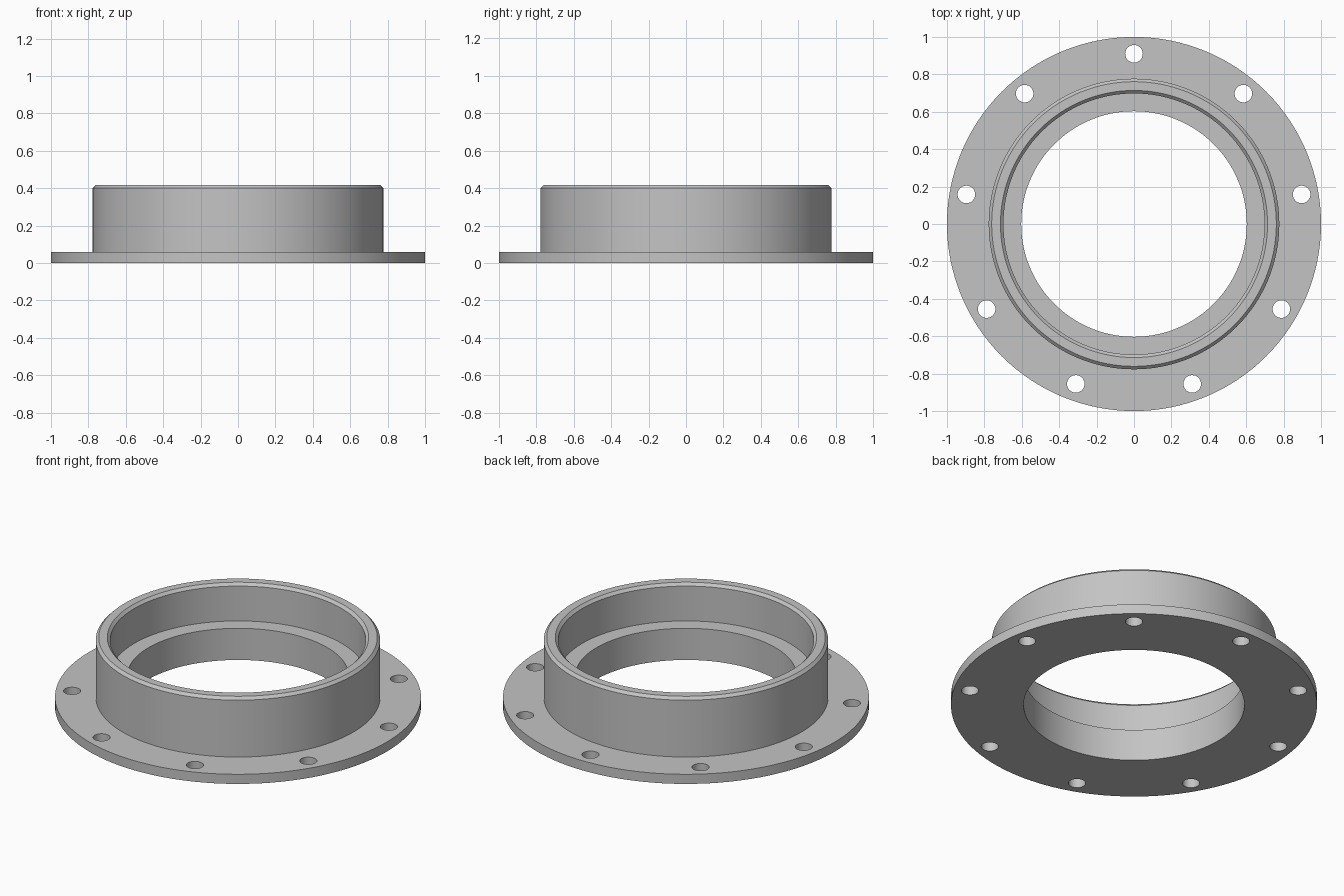
import bpy
import bmesh
from math import cos, sin, pi, radians

cube = bpy.data.objects.get("Cube")
if cube:
    bpy.data.objects.remove(cube, do_unlink=True)

SEGMENTS = 128
BORE, SEAT, COLLAR, RIM = 0.603, 0.698, 0.777, 1.0
FLANGE_TOP, LEDGE, TOP, CHAMFER = 0.058, 0.191, 0.417, 0.016
HOLES, HOLE_CIRCLE, HOLE_RADIUS = 9, 0.91, 0.047

grey = bpy.data.materials.new("metal grey")
grey.use_nodes = True
colour = (0.55, 0.55, 0.55, 1)
grey.diffuse_color = colour
grey.node_tree.nodes["Principled BSDF"].inputs["Base Color"].default_value = colour


def make_object(name, bm):
    bmesh.ops.recalc_face_normals(bm, faces=bm.faces)
    mesh = bpy.data.meshes.new(name)
    bm.to_mesh(mesh)
    bm.free()
    mesh.materials.append(grey)
    obj = bpy.data.objects.new(name, mesh)
    bpy.context.collection.objects.link(obj)
    return obj


def revolve(name, profile):
    """Turn a closed (radius, height) profile around the z axis."""
    bm = bmesh.new()
    rings = []
    for i in range(SEGMENTS):
        a = 2 * pi * i / SEGMENTS
        rings.append([bm.verts.new((r * cos(a), r * sin(a), z)) for r, z in profile])
    for i, ring in enumerate(rings):
        following = rings[(i + 1) % SEGMENTS]
        for j in range(len(profile)):
            k = (j + 1) % len(profile)
            bm.faces.new((ring[j], following[j], following[k], ring[k]))
    return make_object(name, bm)


# Flanged collar with a stepped bore and chamfered lip
body = revolve("flanged_collar", [
    (BORE, 0), (RIM, 0), (RIM, FLANGE_TOP), (COLLAR, FLANGE_TOP),
    (COLLAR, TOP - CHAMFER), (COLLAR - CHAMFER, TOP),
    (SEAT + CHAMFER, TOP), (SEAT, TOP - CHAMFER),
    (SEAT, LEDGE), (BORE, LEDGE),
])

# Bolt hole cutters, one hole at the back centre
bm = bmesh.new()
for i in range(HOLES):
    a = radians(90) + 2 * pi * i / HOLES
    made = bmesh.ops.create_cone(bm, cap_ends=True, segments=32, radius1=HOLE_RADIUS,
                                 radius2=HOLE_RADIUS, depth=0.3)
    bmesh.ops.translate(bm, verts=made["verts"],
                        vec=(HOLE_CIRCLE * cos(a), HOLE_CIRCLE * sin(a), 0))
cutter = make_object("bolt_hole_cutter", bm)
cutter.hide_render = True

# Drill the flange, then drop the cutter
drill = body.modifiers.new("bolt holes", "BOOLEAN")
drill.operation = "DIFFERENCE"
drill.solver = "EXACT"
drill.object = cutter
bpy.ops.object.select_all(action="DESELECT")
body.select_set(True)
bpy.context.view_layer.objects.active = body
bpy.ops.object.modifier_apply(modifier=drill.name)
bpy.data.objects.remove(cutter, do_unlink=True)
bpy.ops.object.shade_smooth_by_angle(angle=radians(30))
